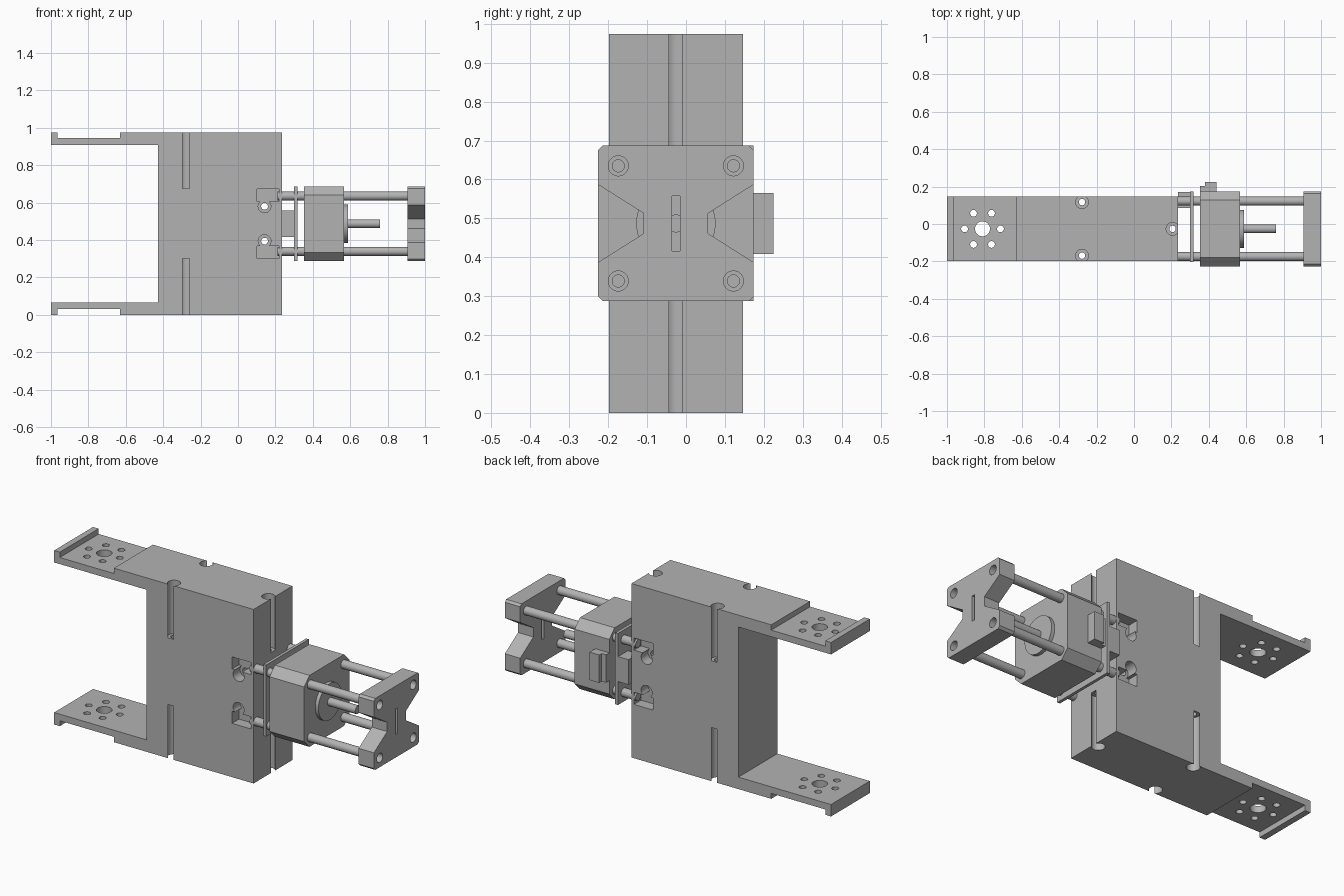
import bpy, bmesh, math
from mathutils import Matrix, Vector

cube = bpy.data.objects.get("Cube")
if cube:
    bpy.data.objects.remove(cube, do_unlink=True)

grey = bpy.data.materials.new("plain_grey")
grey.use_nodes = True
GREY = (0.45, 0.45, 0.45, 1)
grey.diffuse_color = GREY
grey.node_tree.nodes["Principled BSDF"].inputs["Base Color"].default_value = GREY

CY, CZ = -0.026, 0.487      # axis of the drive
HEIGHT = 2 * CZ
BODY_HALF = 0.172           # half depth of the frame
ROD = 0.148                 # rod offset from the axis
SIGNS = (-1, 1)
CORNERS = [(a, b) for a in SIGNS for b in SIGNS]


def finish(name, bm):
    bmesh.ops.recalc_face_normals(bm, faces=bm.faces)
    mesh = bpy.data.meshes.new(name)
    bm.to_mesh(mesh)
    bm.free()
    mesh.materials.append(grey)
    obj = bpy.data.objects.new(name, mesh)
    bpy.context.collection.objects.link(obj)
    return obj


def box(name, x0, x1, y0, y1, z0, z1):
    bm = bmesh.new()
    bmesh.ops.create_cube(bm, size=1)
    for v in bm.verts:
        v.co = Vector((x0 + (v.co.x + 0.5) * (x1 - x0),
                       y0 + (v.co.y + 0.5) * (y1 - y0),
                       z0 + (v.co.z + 0.5) * (z1 - z0)))
    return finish(name, bm)


def cylinder(name, start, end, radius, sides=40):
    start, end = Vector(start), Vector(end)
    axis = end - start
    turn = axis.to_track_quat('Z', 'Y').to_matrix().to_4x4()
    bm = bmesh.new()
    bmesh.ops.create_cone(bm, cap_ends=True, segments=sides, radius1=radius,
                          radius2=radius, depth=axis.length,
                          matrix=Matrix.Translation((start + end) / 2) @ turn)
    return finish(name, bm)


def prism(name, points, offset):
    bm = bmesh.new()
    face = bm.faces.new([bm.verts.new(p) for p in points])
    made = bmesh.ops.extrude_face_region(bm, geom=[face])["geom"]
    moved = [g for g in made if isinstance(g, bmesh.types.BMVert)]
    bmesh.ops.translate(bm, verts=moved, vec=offset)
    return finish(name, bm)


def activate(obj):
    bpy.ops.object.select_all(action='DESELECT')
    obj.select_set(True)
    bpy.context.view_layer.objects.active = obj


def cut(obj, cutters):
    activate(obj)
    for cutter in cutters:
        mod = obj.modifiers.new("cut", 'BOOLEAN')
        mod.operation, mod.solver, mod.object = 'DIFFERENCE', 'EXACT', cutter
        bpy.ops.object.modifier_apply(modifier=mod.name)
        bpy.data.objects.remove(cutter, do_unlink=True)


def smooth(obj):
    activate(obj)
    bpy.ops.object.shade_smooth_by_angle(angle=math.radians(30))


# Frame: block with two stepped arms, profile mirrored about mid height
half = [(0.235, 0), (-0.63, 0), (-0.63, 0.03), (-0.965, 0.03), (-0.965, 0),
        (-1, 0), (-1, 0.067), (-0.427, 0.067)]
profile = half + [(x, HEIGHT - z) for x, z in reversed(half)]
frame = prism("frame", [(x, CY - BODY_HALF, z) for x, z in profile],
              (0, 2 * BODY_HALF, 0))
cutters = []

# Long vertical screw channels that break out of the faces
for x, y in ((-0.278, CY - 0.143), (-0.278, CY + 0.143), (0.206, CY)):
    cutters.append(cylinder("cutter", (x, y, -0.1), (x, y, 1.1), 0.017))
    for z0, z1 in ((-0.1, 0.3), (HEIGHT - 0.3, 1.1)):
        cutters.append(cylinder("cutter", (x, y, z0), (x, y, z1), 0.034))

# Flange holes through both arms
holes = [(0, 0, 0.04)] + [(0.096 * math.cos(i * math.pi / 3),
                           0.096 * math.sin(i * math.pi / 3), 0.018) for i in range(6)]
for dx, dy, r in holes:
    x, y = -0.81 + dx, CY + dy
    cutters.append(cylinder("cutter", (x, y, -0.1), (x, y, 1.1), r))

# Nut pockets, counterbored cross holes and rod sockets
for up in SIGNS:
    z = CZ + up * 0.093
    cutters.append(cylinder("cutter", (0.142, -0.4, z), (0.142, 0.4, z), 0.018))
    for side in SIGNS:
        face, floor = CY + side * 0.3, CY + side * 0.11
        cutters.append(cylinder("cutter", (0.142, face, z), (0.142, floor, z), 0.034))
        zc = CZ + up * 0.152
        cutters.append(box("cutter", 0.102, 0.22, min(face, floor), max(face, floor),
                           zc - 0.034, zc + 0.034))
cut(frame, cutters)
smooth(frame)

# Guide rods
for a, b in CORNERS:
    y, z = CY + a * ROD, CZ + b * ROD
    name = "guide_rod_%s_%s" % ("front" if a < 0 else "back", "lower" if b < 0 else "upper")
    smooth(cylinder(name, (0.21, y, z), (0.91, y, z), 0.024))

# Rear circuit plate with its socket
box("circuit_plate", 0.3, 0.317, CY - 0.178, CY + 0.2, CZ - 0.2, CZ + 0.2)
box("plate_socket", 0.235, 0.3, 0.085, 0.172, CZ - 0.07, CZ + 0.07)


def chamfered_square(x, size, c):
    s = size - c
    ring = [(-size, -s), (-s, -size), (s, -size), (size, -s),
            (size, s), (s, size), (-s, size), (-size, s)]
    return [(x, CY + y, CZ + z) for y, z in ring]


# Motor with round boss, shaft and side connector
prism("motor", chamfered_square(0.353, 0.2, 0.047), (0.215, 0, 0))
smooth(cylinder("motor_boss", (0.56, CY, CZ), (0.588, CY, CZ), 0.102, 64))
smooth(cylinder("motor_shaft", (0.57, CY, CZ), (0.76, CY, CZ), 0.023))
box("connector_base", 0.353, 0.44, 0.165, 0.203, CZ - 0.078, CZ + 0.078)
box("connector_top", 0.38, 0.44, 0.2, 0.225, CZ - 0.078, CZ + 0.078)

# End bracket: square with tapered notches on both sides
bracket = prism("end_bracket", chamfered_square(0.905, 0.2, 0.012), (0.095, 0, 0))
cutters = []
for side in SIGNS:
    notch = [(0.24, 0.125), (0.2, 0.1), (0.083, 0.026),
             (0.083, -0.026), (0.2, -0.1), (0.24, -0.125)]
    cutters.append(prism("cutter", [(0.8, CY + side * y, CZ + z) for y, z in notch],
                         (0.4, 0, 0)))
cutters.append(box("cutter", 0.8, 1.2, CY - 0.01, CY + 0.01, CZ - 0.071, CZ + 0.071))
for a, b in CORNERS:
    y, z = CY + a * ROD, CZ + b * ROD
    cutters.append(cylinder("cutter", (0.912, y, z), (1.2, y, z), 0.0155))
    cutters.append(cylinder("cutter", (0.965, y, z), (1.2, y, z), 0.0257))
cut(bracket, cutters)
smooth(bracket)
